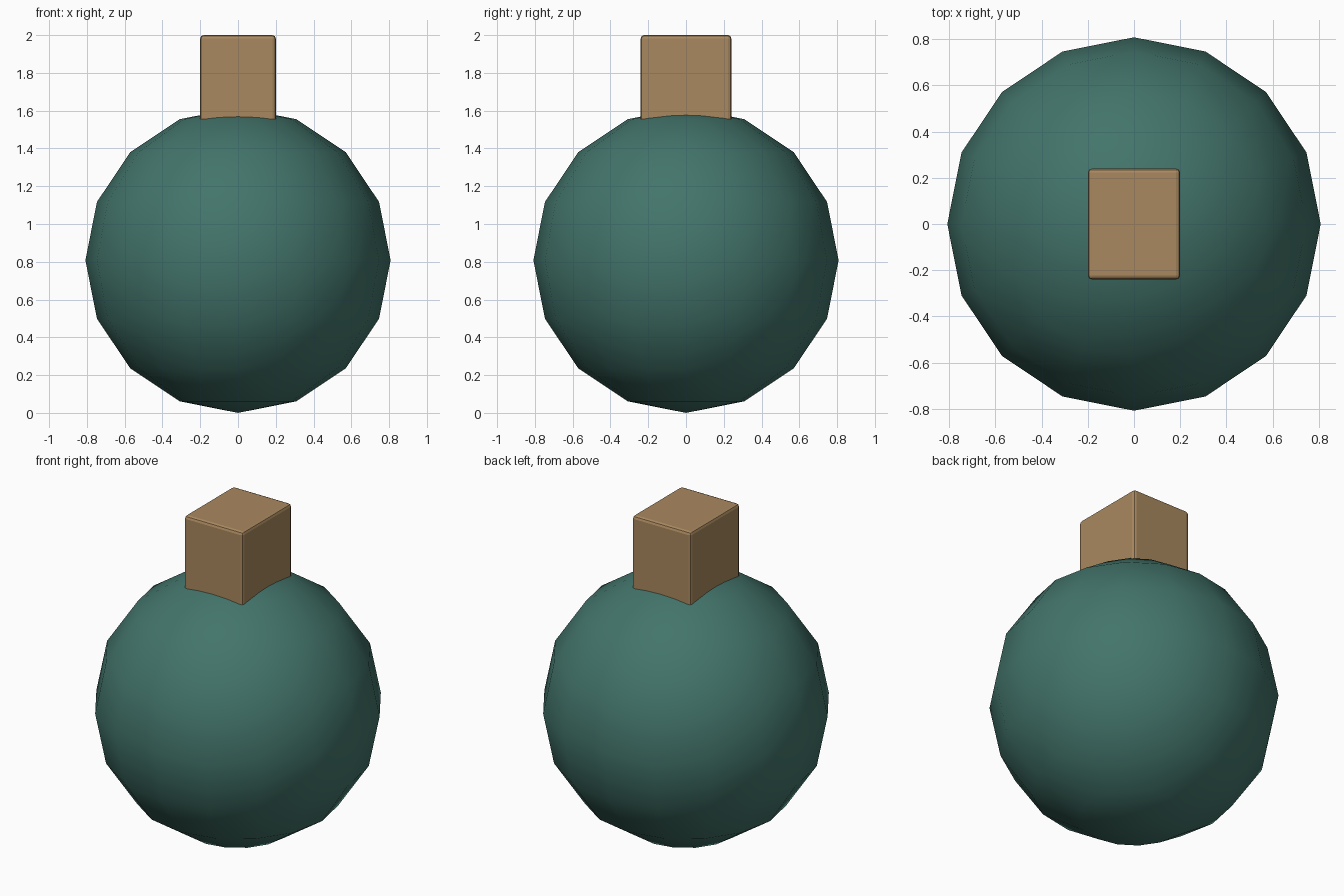
import bpy

if "Cube" in bpy.data.objects:
    bpy.data.objects.remove(bpy.data.objects["Cube"])

R = 0.808  # ball radius


def material(name, rgb):
    m = bpy.data.materials.new(name)
    m.diffuse_color = (*rgb, 1)
    m.use_nodes = True
    m.node_tree.nodes["Principled BSDF"].inputs["Base Color"].default_value = m.diffuse_color
    return m


def finish(name, mat):
    ob = bpy.context.object
    ob.name = name
    ob.data.materials.append(mat)
    return ob


# low-poly ball, smooth shaded, resting on its lower pole
bpy.ops.mesh.primitive_uv_sphere_add(segments=16, ring_count=8, radius=R, location=(0, 0, R))
ball = finish("ball_body", material("green", (0.055, 0.175, 0.145)))
bpy.ops.object.shade_smooth()

# rectangular cap sunk into the top of the ball, with softened edges
bottom, top = 1.5, 2.0
bpy.ops.mesh.primitive_cube_add(size=1, location=(0, 0, (bottom + top) / 2))
cap = finish("top_cap", material("tan", (0.40, 0.25, 0.115)))
cap.scale = (0.4, 0.48, top - bottom)
bpy.ops.object.transform_apply(location=False, rotation=False, scale=True)
bevel = cap.modifiers.new("soft_edges", 'BEVEL')
bevel.width = 0.018
bevel.segments = 2
